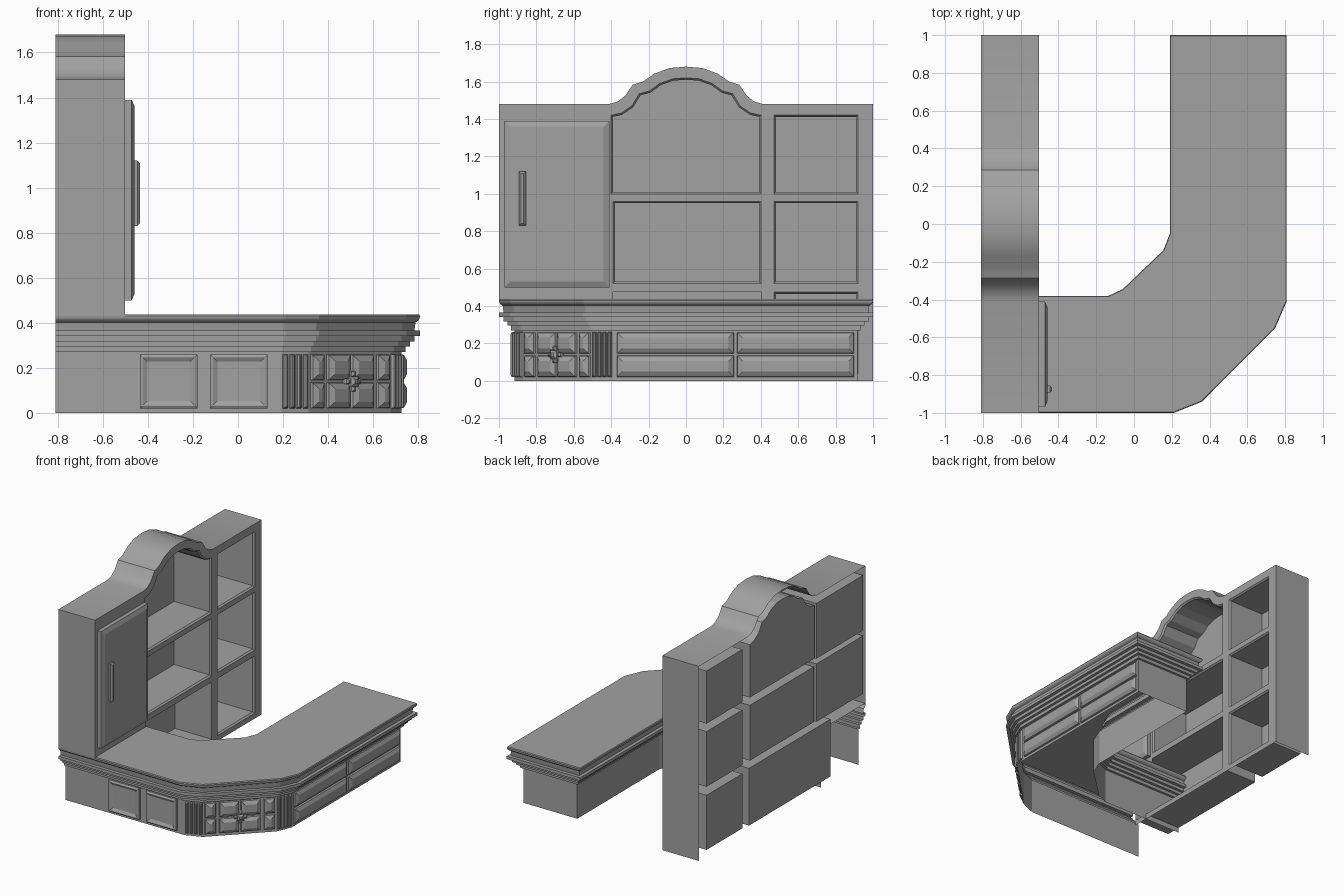
import bpy, bmesh, math
from mathutils import Vector

cube = bpy.data.objects.get("Cube")
if cube:
    bpy.data.objects.remove(cube, do_unlink=True)

GREY = (0.36, 0.36, 0.36, 1)
mat = bpy.data.materials.new("plain grey")
mat.use_nodes = True
mat.diffuse_color = GREY
mat.node_tree.nodes["Principled BSDF"].inputs["Base Color"].default_value = GREY


def finish(bm, name, recalc=True, smooth=False):
    if recalc:
        bmesh.ops.recalc_face_normals(bm, faces=bm.faces)
    me = bpy.data.meshes.new(name)
    bm.to_mesh(me)
    bm.free()
    me.materials.append(mat)
    ob = bpy.data.objects.new(name, me)
    bpy.context.collection.objects.link(ob)
    if smooth:
        bpy.ops.object.select_all(action='DESELECT')
        ob.select_set(True)
        bpy.context.view_layer.objects.active = ob
        bpy.ops.object.shade_smooth_by_angle(angle=math.radians(32))
    return ob


def loft(bm, rings, closed=True, cap=False):
    """Bridge rings of points; optionally cap the last one."""
    vs = [[bm.verts.new(p) for p in r] for r in rings]
    n = len(vs[0])
    for a, b in zip(vs, vs[1:]):
        for i in range(n if closed else n - 1):
            j = (i + 1) % n
            bm.faces.new((a[i], a[j], b[j], b[i]))
    if cap:
        bm.faces.new(vs[-1])
    return vs


def panel(bm, mid, along, out, w, h, levels):
    """Raised panel on a vertical wall: nested rectangles (inset, depth)."""
    mid, along, out = Vector(mid), Vector(along), Vector(out)
    up = Vector((0, 0, 1))
    rings = []
    for inset_by, depth in levels:
        a, b = w / 2 - inset_by, h / 2 - inset_by
        rings.append([mid + out * depth + along * s * a + up * t * b
                      for s, t in ((-1, -1), (1, -1), (1, 1), (-1, 1))])
    loft(bm, rings, cap=True)


def rect(y0, y1, z0, z1):
    return [(y0, z0), (y1, z0), (y1, z1), (y0, z1)]


def inset(points, d):
    """Offset an open path to its left with mitred corners."""
    pts = [Vector(p) for p in points]
    nrm = []
    for a, b in zip(pts, pts[1:]):
        t = (b - a).normalized()
        nrm.append(Vector((-t.y, t.x)))
    res = []
    for i, p in enumerate(pts):
        a, b = nrm[max(i - 1, 0)], nrm[min(i, len(nrm) - 1)]
        res.append(p + (a + b) * (d / (1 + a.dot(b))))
    return res


def inset_loop(points, d):
    n = len(points)
    path = inset(points + points[:2], d)
    return path[n:n + 1] + path[1:n]


# ---- Cabinet: crested outline, open at the back and underneath
FRONT, BACK = -0.502, -0.81
crest = [(.41, 1.48), (.365, 1.493), (.325, 1.525), (.285, 1.583), (.23, 1.6),
         (.17, 1.642), (.09, 1.672), (0, 1.68)]
arch = [(.4, 1.42), (.345, 1.432), (.29, 1.47), (.25, 1.535), (.195, 1.55),
        (.14, 1.59), (.07, 1.615), (0, 1.62)]


def mirrored(half):
    return half + [(-y, z) for y, z in half[-2::-1]]


outline = [(1, 0), (1, 1.48)] + mirrored(crest) + [(-1, 1.48), (-1, .43)]
bm = bmesh.new()
loft(bm, [[(x, y, z) for y, z in outline] for x in (FRONT, BACK)], closed=False)
finish(bm, "cabinet_shell", smooth=True)

rows = [(.04, .475), (.52, .96), (1.0, 1.42)]
openings = [rect(.47, .92, *r) for r in rows]
openings.append(rect(-.39, .4, *rows[1]))
openings.append([(-.4, 1.0), (.4, 1.0)] + mirrored(arch))

# Front frame with holes, and the chamfered boxes behind them
frame = bmesh.new()
cells = bmesh.new()


def edge_loop(bm, pts):
    vs = [bm.verts.new((FRONT, y, z)) for y, z in pts]
    for i, v in enumerate(vs):
        bm.edges.new((v, vs[(i + 1) % len(vs)]))


# The frame steps round the low bay, which the desk runs into
edge_loop(frame, outline + [(-.39, .43), (-.39, .475), (.4, .475), (.4, .04),
                            (-.58, .04), (-.58, 0)])
for o in openings:
    edge_loop(frame, o)
    ring = inset_loop(o, .01)
    loft(cells, [[(FRONT, y, z) for y, z in o],
                 [(FRONT - .012, y, z) for y, z in ring],
                 [(BACK, y, z) for y, z in ring]], cap=True)
bmesh.ops.triangle_fill(frame, use_beauty=True, use_dissolve=False,
                        edges=frame.edges[:], normal=(1, 0, 0))
finish(frame, "cabinet_front_frame", recalc=False)

# Compartments behind the door, and the low bay
for r in [rect(-.97, -.41, *rows[1]), rect(-.97, -.41, *rows[2]),
          rect(-.58, .4, *rows[0])]:
    loft(cells, [[(x, y, z) for y, z in r] for x in (FRONT, BACK)], cap=True)
finish(cells, "shelf_compartments")

bm = bmesh.new()
panel(bm, (FRONT, -.69, .945), (0, 1, 0), (1, 0, 0), .56, .89,
      [(0, 0), (0, .03), (.03, .043)])
finish(bm, "cabinet_door")
bm = bmesh.new()
panel(bm, (-.46, -.875, .975), (0, 1, 0), (1, 0, 0), .038, .29,
      [(0, 0), (0, .014), (.012, .026)])
finish(bm, "door_handle")

# ---- Desk: stepped moulding swept round an angled J-shaped plan
outer = [(BACK, -1), (.21, -1), (.36, -.94), (.748, -.55), (.808, -.41), (.808, 1)]
inner = [(.19, 1), (.19, -.05), (.155, -.14), (-.06, -.345), (-.135, -.38), (BACK, -.38)]
plan = outer + inner
PLINTH = .083
profile = [(.004, .437), (0, .43), (.002, .418), (.008, .41), (.02, .402), (.025, .365),
           (0, .365), (0, .342), (.025, .342), (.025, .318), (.045, .318), (.045, .295),
           (.065, .295), (.065, .27), (PLINTH, .27), (PLINTH, 0)]
bm = bmesh.new()
rings = [[(p.x, p.y, z) for p in inset(plan, d)] for d, z in profile]
top = loft(bm, rings, closed=False)[0]
bm.faces.new(top)
finish(bm, "desk_body")

# ---- Desk ornaments, placed on the plinth walls
base = inset(plan, PLINTH)
PILLOW = [(0, 0), (.003, .012), (.028, .026)]


def wall(i):
    a, b = base[i].to_3d(), base[i + 1].to_3d()
    t = (b - a).normalized()
    return a, t, Vector((t.y, -t.x, 0)), (b - a).length


def at(a, t, s, z):
    return a + t * s + Vector((0, 0, z))


bm = bmesh.new()
a, t, n, length = wall(0)
for x in (-.308, .004):
    panel(bm, at(a, t, x - a.x, .14), t, n, .256, .24,
          [(0, 0), (0, .014), (.01, .02), (.014, .02), (.032, .01)])
finish(bm, "front_square_panels")

bm = bmesh.new()
for i in (1, 3):
    a, t, n, length = wall(i)
    for k in range(4):
        panel(bm, at(a, t, length * (k + .5) / 4, .14), t, n, length * .18, .24,
              [(0, 0), (.002, .012), (.008, .018)])
finish(bm, "fluted_strips")

bm = bmesh.new()
a, t, n, length = wall(2)
for z in (.078, .202):
    for s, w in ((.1, .15), (.355, .27), (.645, .27), (.9, .15)):
        panel(bm, at(a, t, length * s, z), t, n, length * w, .114, PILLOW)
finish(bm, "corner_pillow_panels")

# Rosette: a stud with four petals
bm = bmesh.new()
for s, z, size, d in ((0, 0, .045, .042), (-.033, 0, .024, .034), (.033, 0, .024, .034),
                      (0, -.033, .024, .034), (0, .033, .024, .034)):
    panel(bm, at(a, t, length / 2 + s, .14 + z), t, n, size, size,
          [(0, 0), (0, d - .01), (size * .3, d)])
finish(bm, "corner_rosette")

bm = bmesh.new()
a, t, n, length = wall(4)
for y in (-.056, .586):
    for z in (.078, .202):
        panel(bm, at(a, t, y - a.y, z), t, n, .625, .114, PILLOW)
finish(bm, "side_long_panels")
